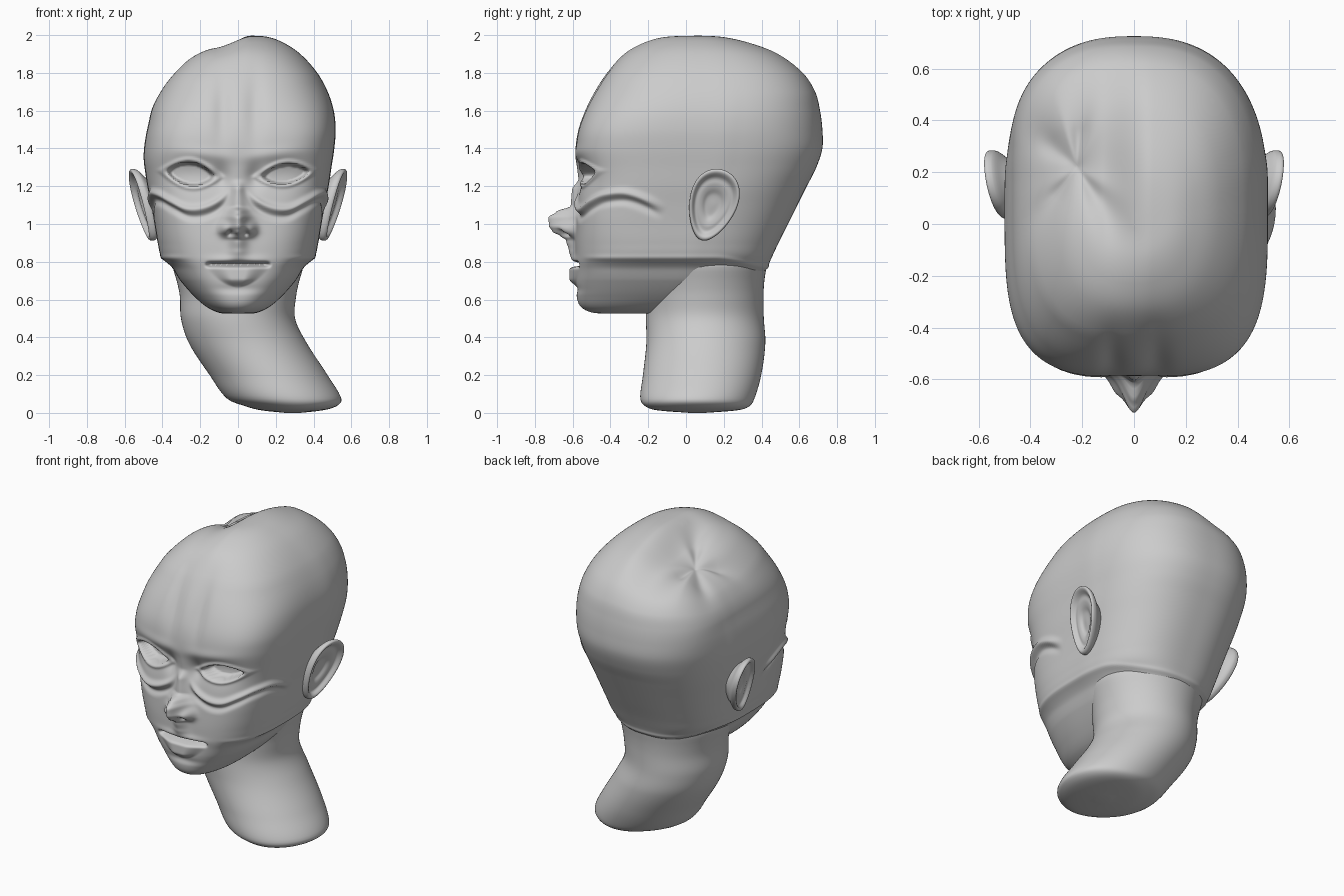
import bpy, bmesh, math
from math import exp, sin, cos, pi, hypot, atan2

if "Cube" in bpy.data.objects:
    bpy.data.objects.remove(bpy.data.objects["Cube"])


def smooth(a, b, v):
    t = min(1, max(0, (v - a) / (b - a)))
    return t * t * (3 - 2 * t)


def bump(v, c, w):
    return exp(-((v - c) / w) ** 2)


def lerp(pts, v):
    if v <= pts[0][0]:
        return pts[0][1]
    for (a, p), (b, q) in zip(pts, pts[1:]):
        if v <= b:
            return p + (q - p) * smooth(a, b, v)
    return pts[-1][1]


def resample(rows, step):
    """Smooth chord-length spline through rows of section values."""
    T = [0]
    for a, b in zip(rows, rows[1:]):
        T.append(T[-1] + math.dist(a, b))
    n = len(rows)

    def tan(i):
        a, b = max(0, i - 1), min(n - 1, i + 1)
        return [(q - p) / (T[b] - T[a]) for p, q in zip(rows[a], rows[b])]
    out = []
    for i in range(n - 1):
        h = T[i + 1] - T[i]
        k = max(3, int(h / step))
        m0, m1 = tan(i), tan(i + 1)
        for j in range(k):
            t = j / k
            a, b = 2 * t**3 - 3 * t * t + 1, t**3 - 2 * t * t + t
            c, d = -2 * t**3 + 3 * t * t, t**3 - t * t
            out.append([a * p + b * h * u + c * q + d * h * v
                        for p, q, u, v in zip(rows[i], rows[i + 1], m0, m1)])
    return out + [list(rows[-1])]


def loft(name, rings, caps=(0, -1), hidden=None):
    """Skin rings, close the chosen ends, drop faces buried in another part."""
    bm = bmesh.new()
    vs = [[bm.verts.new(p) for p in r] for r in rings]
    n = len(rings[0])
    for a, b in zip(vs, vs[1:]):
        for i in range(n):
            j = (i + 1) % n
            bm.faces.new((a[i], a[j], b[j], b[i]))
    for e in caps:
        r = vs[e]
        c = bm.verts.new([sum(v.co[k] for v in r) / n for k in range(3)])
        for i in range(n):
            bm.faces.new((c, r[i], r[(i + 1) % n]))
    bmesh.ops.recalc_face_normals(bm, faces=bm.faces)
    if hidden:
        bmesh.ops.delete(bm, geom=[v for v in bm.verts if hidden(v.co)], context='VERTS')
    me = bpy.data.meshes.new(name)
    bm.to_mesh(me)
    bm.free()
    ob = bpy.data.objects.new(name, me)
    bpy.context.collection.objects.link(ob)
    me.polygons.foreach_set("use_smooth", [True] * len(me.polygons))
    return ob


# Head sections: height, front y, back y, half width
HEAD = [(.525, -.3, -.28, .01), (.53, -.49, .0, .10), (.56, -.555, .1, .165),
        (.62, -.58, .25, .235), (.70, -.585, .385, .305), (.76, -.585, .425, .345),
        (.825, -.585, .455, .405), (.9, -.585, .49, .425), (1.0, -.58, .54, .442),
        (1.1, -.575, .59, .46), (1.2, -.57, .64, .48), (1.3, -.58, .69, .495),
        (1.4, -.585, .722, .51), (1.5, -.57, .722, .517), (1.6, -.535, .71, .507),
        (1.7, -.485, .685, .475), (1.8, -.42, .62, .42), (1.9, -.33, .49, .33),
        (1.96, -.23, .34, .24), (1.992, -.13, .2, .15), (2.0, -.01, .03, .01)]
POWER = [(.53, 2.2), (.8, 3.0), (1.05, 3.5), (1.45, 3.6), (1.75, 2.9), (2.0, 2.4)]
NOSE = [(.79, 0), (.86, .035), (.915, .05), (.935, .08), (.96, .125), (.99, .145),
        (1.035, .15), (1.065, .11), (1.095, .035), (1.18, .035), (1.24, 0)]
NOSE_W = [(.8, .05), (.91, .045), (.96, .06), (1.03, .055), (1.09, .04), (1.2, .03)]
# Fold under the eyes: angle from the front, height
FOLD = resample([(.04, 1.2), (.15, 1.13), (.3, 1.085), (.45, 1.08), (.6, 1.12),
                 (.75, 1.155), (.95, 1.16), (1.3, 1.085)], .02)


def fold_height(a):
    for (p, u), (q, v) in zip(FOLD, FOLD[1:]):
        if a <= q:
            return u + (v - u) * max(0, a - p) / (q - p)
    return FOLD[-1][1]


def face(x, z):
    """Push of the face surface toward the viewer."""
    ax = abs(x)
    d = lerp(NOSE, z) * bump(x, 0, lerp(NOSE_W, z))
    d += .04 * bump(ax, .072, .03) * bump(z, .975, .035)
    d -= .045 * bump(ax, .038, .018) * bump(z, .952, .015)
    # eye sockets, lids and brows
    zc = 1.265 + .1 * (ax - .25)
    e = hypot((ax - .25) / .125, (z - zc) / ((.062 if x < 0 else .053) *
              max(.25, 1 - .35 * ((ax - .25) / .125) ** 2)))
    d -= .03 * bump(ax, .25, .17) * bump(z, 1.27, .085)
    d -= .085 * (1 - smooth(.8, 1.02, e))
    d += .012 * bump(e, 1.2, .18)
    d -= .03 * bump(ax, .09, .045) * bump(z, 1.25, .06)
    d += .01 * bump(z, 1.37 + .1 * (ax - .2), .035) * bump(ax, .18, .15)
    # forehead furrows
    d -= .018 * (bump(x, -.09, .05) + bump(x, .09, .05)) * bump(z, 1.6, .18)
    # mouth slit and lips
    d -= .06 * bump(z, .785, .011) * (1 - smooth(.14, .18, ax))
    w = .16 * math.sqrt(max(.02, min(1, (z - .665) / .11)))
    d += .032 * (1 - smooth(w * .3, w * 1.1, ax)) * smooth(.66, .71, z) * (1 - smooth(.772, .785, z))
    d += .012 * bump(z, .812, .02) * bump(x, 0, .13)
    d -= .01 * bump(z, .655, .025) * bump(x, 0, .12)
    return d


def head_point(z, yf, yb, w, phi):
    p = lerp(POWER, z)
    yc, dep = (yf + yb) / 2, (yb - yf) / 2
    s, c = sin(phi), -cos(phi)
    if c > 0:
        p += (2.5 - p) * smooth(0, .4, c)
    r = (abs(s / w) ** p + abs(c / dep) ** p) ** (-1 / p)
    # cheek fold under the eyes
    a = abs(phi)
    y0 = yc + r * c
    if 1.0 < z < 1.3:
        f = fold_height(a)
        k = smooth(.05, .2, a) * (1 - smooth(1.1, 1.35, a))
        r += k * (.02 * bump(z, f, .02) - .014 * bump(z, f - .04, .02))
    # band around the jaw and nape
    zs = .82 - .05 * smooth(.15, .45, y0)
    r += smooth(.4, .8, a) * (.007 * bump(z, zs, .014) - .005 * bump(z, zs - .04, .03))
    x, y = r * s, yc + r * c
    if a < 1.2:
        y -= face(x, z) * (1 - smooth(.8, 1.2, a))
    # caved-in crown with radiating creases
    if x < 0:
        x *= 1 - .085 * smooth(1.3, 1.58, z) * (1 - smooth(.15, .6, y))
    if z > 1.4:
        k = smooth(1.45, 1.9, z)
        g = smooth(-.02, .17, -x + .05) * bump(y, .22, .48)
        px, py = x + .22, y - .22
        q, t = hypot(px, py), atan2(py, px)
        crease = max(bump((t - c0 + pi) % (2 * pi) - pi, 0, w0)
                     for c0, w0 in ((1.5, .25), (2.45, .4), (-2.2, .25), (-1.0, .3)))
        z -= k * (g * .08 + .03 * exp(-q / .06) + .035 * bump(q, 0, .16)
                  + .035 * crease * smooth(0, .15, q) * bump(q, 0, .3))
    return x, y, z


COLS = 288
phis = [2 * pi * i / COLS - pi for i in range(COLS)]
phis = [p - .45 * sin(p) for p in phis]
loft("head", [[head_point(*r, p) for p in phis] for r in resample(HEAD, .009)],
     hidden=lambda v: v.z < .74 and hypot(v.x / .295, (v.y - .1) / .295) < 1)

# Neck sections: height, centre x, half width, centre y, half depth
NECK = [(0, .29, .04, .06, .04), (.015, .285, .17, .06, .22), (.035, .28, .24, .06, .275),
        (.075, .245, .302, .06, .302), (.2, .162, .312, .085, .313), (.37, .052, .312, .105, .315),
        (.5, 0, .302, .1, .312), (.62, 0, .308, .1, .31), (.7, 0, .325, .1, .315),
        (.77, 0, .345, .1, .325), (.79, 0, .345, .1, .325)]
loft("neck", [[(xc + a * cos(t), yc + b * sin(t), z) for t in
               [2 * pi * i / 96 for i in range(96)]]
              for z, xc, a, yc, b in resample(NECK, .02)], caps=(0,))

# Ears: dished egg shape with rolled rim, mirrored: radius, height
EAR = [(.02, -.03), (.3, -.03), (.45, -.018), (.6, -.012), (.75, -.012),
       (.88, .01), (.96, .012), (1, 0), (.98, -.02), (.8, -.05), (.6, -.09)]


def ear_ring(r, h, side):
    ring = []
    for i in range(64):
        t = 2 * pi * i / 64
        v = .195 * sin(t) * r
        u = (.125 + .03 * sin(t)) * cos(t) * r
        y = .14 + u * cos(.3) + v * sin(.3)
        z = 1.1 + v * cos(.3) - u * sin(.3)
        x = .463 + .24 * (z - .91) + .19 * (y - .13) + h
        ring.append((side * x, y, z))
    return ring


for side, label in ((1, "ear_left"), (-1, "ear_right")):
    loft(label, [ear_ring(r, h, side) for r, h in resample(EAR, .04)], caps=(0,))
